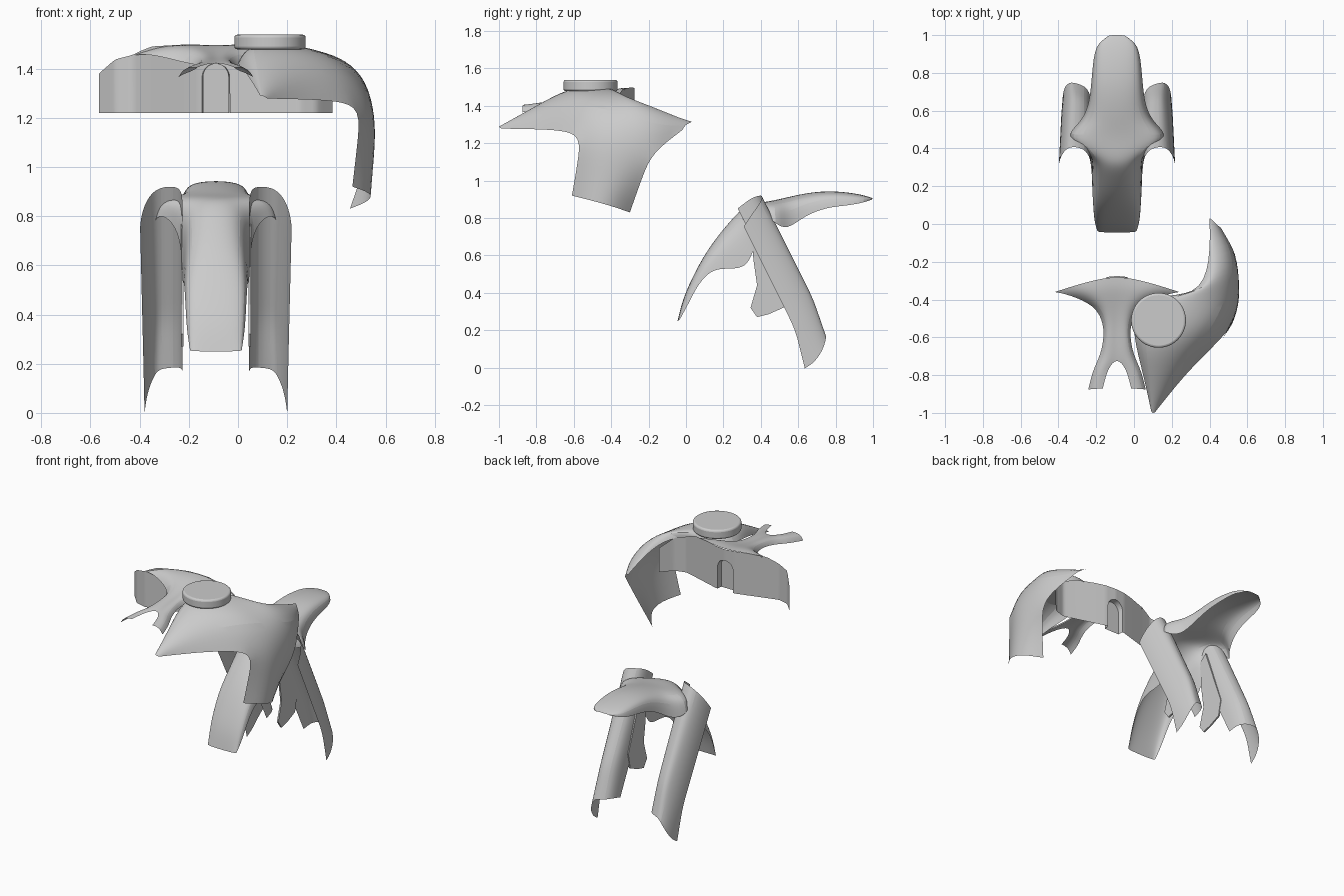
import bpy, bmesh, math
from mathutils import Vector

CX = -0.09  # symmetry plane of the fork and bracket parts


def make(name, grids, sub=2):
    """Join point grids into one smooth sheet."""
    bm = bmesh.new()
    for g in grids:
        vs = [[bm.verts.new(p) for p in row] for row in g]
        for a, b in zip(vs, vs[1:]):
            for i in range(len(a) - 1):
                bm.faces.new((a[i], a[i + 1], b[i + 1], b[i]))
    bmesh.ops.remove_doubles(bm, verts=bm.verts, dist=1e-4)
    bmesh.ops.recalc_face_normals(bm, faces=bm.faces)
    me = bpy.data.meshes.new(name)
    bm.to_mesh(me)
    bm.free()
    ob = bpy.data.objects.new(name, me)
    bpy.context.collection.objects.link(ob)
    if sub:
        m = ob.modifiers.new("smooth", 'SUBSURF')
        m.levels = m.render_levels = sub
        m.boundary_smooth = 'PRESERVE_CORNERS'
    finish(ob)
    return ob


def finish(ob):
    bpy.ops.object.select_all(action='DESELECT')
    ob.select_set(True)
    bpy.context.view_layer.objects.active = ob
    bpy.ops.object.shade_smooth_by_angle(angle=math.radians(35))


def flip(g):
    return [[(2 * CX - x, y, z) for x, y, z in row] for row in g]


def lerp(x, table):
    for a, b in zip(table, table[1:]):
        if x <= b[0]:
            t = (x - a[0]) / (b[0] - a[0])
            return [p + (q - p) * t for p, q in zip(a[1:], b[1:])]
    return list(table[-1][1:])


# front fender: centre line y, z / side edge y, z / half width
stations = [
    (-.045, .25, -.035, .255, .105), (-.02, .36, .01, .335, .118), (.03, .475, .055, .43, .123),
    (.09, .59, .13, .525, .128), (.16, .695, .22, .53, .132), (.24, .79, .30, .53, .135),
    (.295, .85, .35, .58, .137), (.34, .875, .39, .74, .145), (.41, .885, .42, .82, .22),
    (.47, .895, .48, .77, .265), (.54, .912, .54, .735, .19), (.63, .932, .63, .81, .148),
    (.75, .947, .75, .858, .135), (.88, .937, .88, .868, .125), (.96, .92, .955, .885, .105),
    (1.0, .905, .99, .897, .05)]
profile = [(0, 0), (.4, .03), (.75, .15), (.95, .42), (1, 1)]  # across, drop
rows = []
for cy, cz, ey, ez, w in stations:
    half = [(w * a, cy + (ey - cy) * d, cz + (ez - cz) * d) for a, d in profile]
    rows.append([(CX - a, y, z) for a, y, z in half[:0:-1]] + [(CX + a, y, z) for a, y, z in half])
make("front_fender", [rows])

# fork guards: slanted channel, columns are x, depth, start, end, end depth
cols = [(.045, .15, -.02, .745, .15), (.05, .06, -.04, .76, .08), (.08, .012, -.03, .78, .04),
        (.135, 0, -.02, .79, .03), (.175, .02, 0, .81, .035), (.203, .075, .03, .86, .08),
        (.215, .13, .06, .90, .15), (.218, .165, .08, .905, .212)]
guard = []
for k in range(9):
    t = k / 8
    row = []
    for x, d, s0, s1, d1 in cols:
        s = s0 + (s1 - s0) * t
        dep = d + (d1 - d) * max(0, (t - .75) / .25)
        taper = .018 * t if x > .15 else 0
        row.append((x - taper, .42 + .447 * s - .894 * dep, .90 - .894 * s - .447 * dep))
    guard.append(row)
make("fork_guard_right", [guard])
make("fork_guard_left", [flip(guard)])

# inner clamp tabs behind the fork guards
tab = [(.40, .80), (.35, .76), (.36, .58), (.38, .44), (.345, .32), (.38, .27), (.44, .285),
       (.52, .32), (.54, .42)]
for side, x in (("right", .047), ("left", 2 * CX - .047)):
    me = bpy.data.meshes.new("fork_tab_" + side)
    me.from_pydata([(x, y, z) for y, z in tab], [], [list(range(len(tab)))])
    ob = bpy.data.objects.new("fork_tab_" + side, me)
    bpy.context.collection.objects.link(ob)
    m = ob.modifiers.new("thick", 'SOLIDIFY')
    m.thickness, m.offset = .01, 0

# side shroud: deck stations from tail tip to nose, each inner edge to lower edge
deck = [
    [(.09, -.985, 1.29), (.095, -1, 1.29), (.105, -1, 1.287), (.113, -.995, 1.282), (.12, -.985, 1.278)],
    [(.05, -.80, 1.36), (.07, -.79, 1.405), (.14, -.78, 1.415), (.22, -.79, 1.37), (.275, -.79, 1.275)],
    [(.01, -.65, 1.41), (.04, -.64, 1.495), (.20, -.64, 1.49), (.34, -.65, 1.41), (.41, -.66, 1.268)],
    [(-.01, -.50, 1.43), (.03, -.50, 1.515), (.28, -.52, 1.495), (.44, -.53, 1.42), (.50, -.56, 1.24)],
    [(.06, -.37, 1.45), (.15, -.38, 1.505), (.33, -.41, 1.485), (.49, -.41, 1.39), (.558, -.44, 1.23)],
    [(.34, -.39, 1.44), (.385, -.36, 1.465), (.45, -.31, 1.44), (.53, -.28, 1.36), (.563, -.30, 1.2)],
    [(.405, -.20, 1.39), (.42, -.20, 1.41), (.47, -.17, 1.385), (.53, -.14, 1.31), (.555, -.18, 1.15)],
    [(.40, .03, 1.315), (.41, .025, 1.31), (.425, .01, 1.305), (.44, -.005, 1.295), (.46, -.02, 1.27)]]
leg = [[r[4] for r in deck[3:7]],
       [(.485, -.58, 1.09), (.552, -.47, 1.07), (.56, -.34, 1.05), (.525, -.23, 1.03)],
       [(.465, -.61, .92), (.54, -.51, .895), (.545, -.40, .865), (.455, -.30, .83)]]
make("side_shroud", [deck, leg])

# round cap on the shroud
bpy.ops.mesh.primitive_cylinder_add(vertices=64, radius=.145, depth=.06, location=(.13, -.51, 1.508))
cap = bpy.context.object
cap.name = "round_cap"
m = cap.modifiers.new("round", 'BEVEL')
m.width, m.segments = .012, 3
finish(cap)

# curved front band: distance from centre, y, top z
plan = [(0, -.275, 1.495), (.07, -.282, 1.497), (.14, -.302, 1.497), (.26, -.338, 1.49),
        (.31, -.352, 1.47), (.34, -.36, 1.455), (.41, -.34, 1.437), (.475, -.27, 1.38)]
R, SPRING = .056, 1.365


def band_y(x):
    return lerp(abs(x - CX), plan)[0]


arch = [(CX + R * math.cos(math.pi * i / 16), SPRING + R * math.sin(math.pi * i / 16)) for i in range(17)]
ds = [.475 - (.475 - R - .001) * i / 30 for i in range(31)]
columns = [(CX - d, 1.22) for d in ds] + arch[::-1] + [(CX + d, 1.22) for d in ds[::-1]]
band = []
for x, zb in columns:
    y, zt = lerp(min(abs(x - CX), .475), plan)
    band.append([(x, y, zb), (x, y, zt)])
make("front_band", [band], 0)

# arched recess in the band
jamb = [(CX + R, 1.22)] + arch + [(CX - R, 1.22)]
wall = [[(x, band_y(x), z), (x * .94 + CX * .06, -.315, z)] for x, z in jamb]
back = [[(x * .94 + CX * .06, -.315, 1.22), (x * .94 + CX * .06, -.315, z)] for x, z in arch]
make("band_recess", [wall, back], 0)

# forked bracket: half stations, distance from centre, y, z
half = [
    [(0, -.275, 1.495), (.12, -.297, 1.497), (.22, -.325, 1.492), (.33, -.36, 1.455)],
    [(0, -.34, 1.49), (.11, -.355, 1.50), (.19, -.36, 1.49), (.26, -.372, 1.46)],
    [(0, -.43, 1.465), (.05, -.43, 1.475), (.09, -.43, 1.46), (.115, -.43, 1.42)],
    [(0, -.53, 1.445), (.03, -.53, 1.45), (.055, -.53, 1.445), (.068, -.53, 1.415)],
    [(0, -.62, 1.435), (.03, -.625, 1.44), (.06, -.63, 1.435), (.072, -.63, 1.405)],
    [(0, -.705, 1.425), (.04, -.71, 1.43), (.075, -.71, 1.42), (.095, -.71, 1.39)],
    [(.05, -.765, 1.415), (.08, -.77, 1.42), (.11, -.775, 1.41), (.128, -.775, 1.38)],
    [(.075, -.87, 1.405), (.105, -.872, 1.405), (.135, -.875, 1.395), (.152, -.875, 1.365)]]
right = [[(CX + d, y, z) for d, y, z in row] for row in half]
make("forked_bracket", [right, flip(right)])
